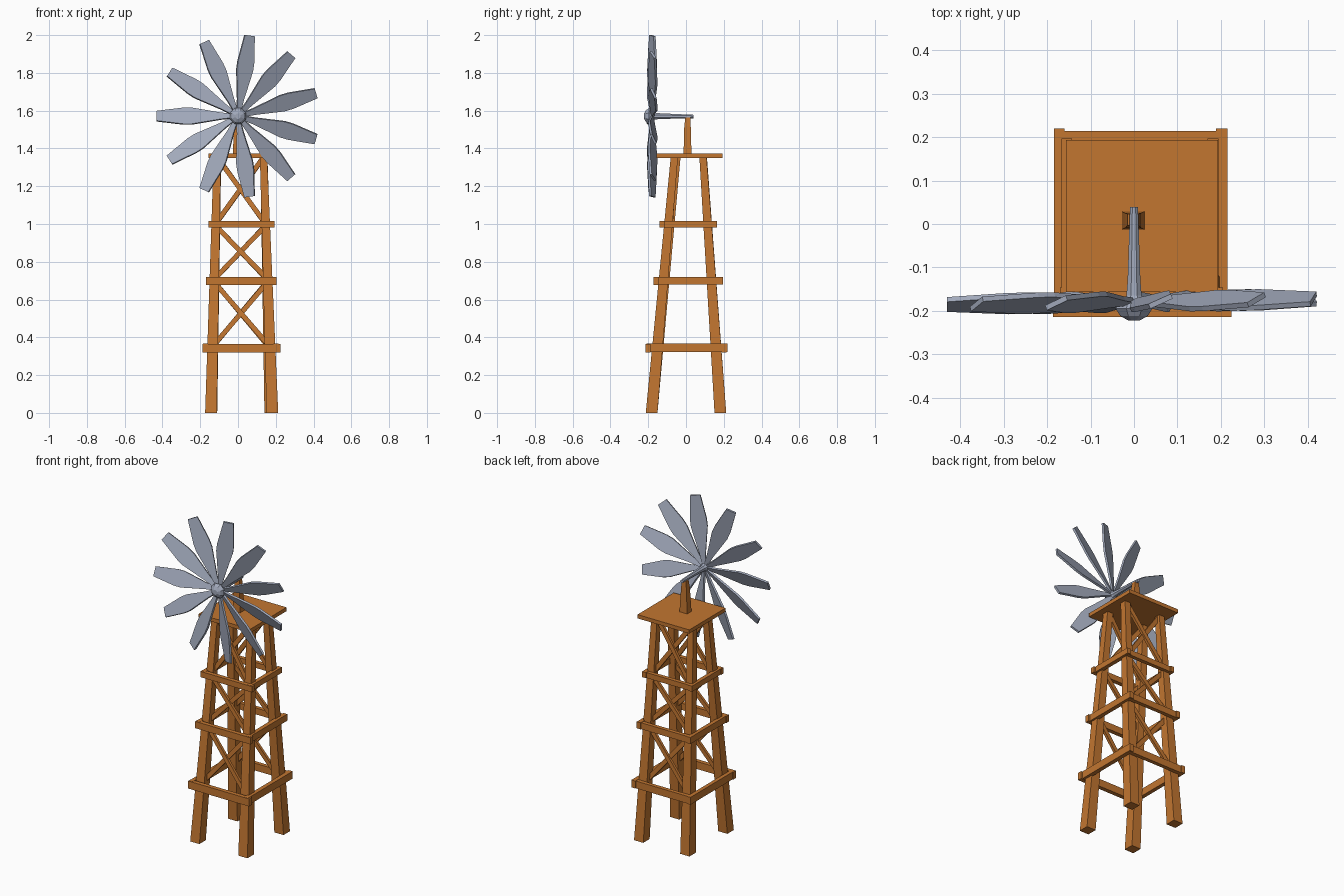
import bpy, bmesh, math
from mathutils import Vector

if "Cube" in bpy.data.objects:
    bpy.data.objects.remove(bpy.data.objects["Cube"])


def material(name, rgb):
    m = bpy.data.materials.new(name)
    m.diffuse_color = (*rgb, 1)
    m.use_nodes = True
    m.node_tree.nodes["Principled BSDF"].inputs["Base Color"].default_value = m.diffuse_color
    return m


WOOD = material("orange wood", (0.54, 0.18, 0.03))
STEEL = material("blue grey steel", (0.36, 0.40, 0.50))


def finish(name, bm, mat):
    bmesh.ops.recalc_face_normals(bm, faces=bm.faces)
    me = bpy.data.meshes.new(name)
    bm.to_mesh(me)
    bm.free()
    me.materials.append(mat)
    ob = bpy.data.objects.new(name, me)
    bpy.context.collection.objects.link(ob)
    return ob


def loft(name, rings, mat):
    """Skin a list of equal-length point rings and cap both ends."""
    bm = bmesh.new()
    loops = [[bm.verts.new(p) for p in ring] for ring in rings]
    n = len(loops[0])
    for a, b in zip(loops, loops[1:]):
        for i in range(n):
            j = (i + 1) % n
            bm.faces.new((a[i], a[j], b[j], b[i]))
    bm.faces.new(loops[0])
    bm.faces.new(loops[-1])
    return finish(name, bm, mat)


def square(c, hx, hy):
    x, y, z = c
    return [(x + sx * hx, y + sy * hy, z) for sx, sy in ((-1, -1), (1, -1), (1, 1), (-1, 1))]


def box(name, x0, x1, y0, y1, z0, z1, mat=WOOD):
    c = ((x0 + x1) / 2, (y0 + y1) / 2)
    h = ((x1 - x0) / 2, (y1 - y0) / 2)
    return loft(name, [square((*c, z), *h) for z in (z0, z1)], mat)


def beam(name, a, b, width, depth):
    """Straight plank in a plane that faces y."""
    a, b = Vector(a), Vector(b)
    d = (b - a).normalized()
    s = d.cross(Vector((0, 1, 0))).normalized() * width / 2
    t = d.cross(s).normalized() * depth / 2
    return loft(name, [[p - s - t, p + s - t, p + s + t, p - s + t] for p in (a, b)], WOOD)


# Four tapered, inward-leaning legs
TOP = 1.352
LEGS = {
    "front_left": ((-0.143, -0.182), (-0.110, -0.048)),
    "front_right": ((0.182, -0.182), (0.135, -0.062)),
    "back_left": ((-0.141, 0.182), (-0.108, 0.092)),
    "back_right": ((0.171, 0.182), (0.137, 0.090)),
}
for key, (b, t) in LEGS.items():
    loft(key + "_leg", [square((*b, 0), 0.031, 0.031), square((*t, TOP), 0.019, 0.019)], WOOD)


def leg_at(key, z):
    b, t = LEGS[key]
    f = z / TOP
    return b[0] + (t[0] - b[0]) * f, b[1] + (t[1] - b[1]) * f


# Three tiers of boards around the outside of the legs
tiers = [
    (0.343, -0.187, 0.225, -0.214, 0.220, 0.046),
    (0.698, -0.170, 0.205, -0.172, 0.197, 0.041),
    (0.998, -0.157, 0.193, -0.140, 0.163, 0.035),
]
for i, (z, x0, x1, y0, y1, h) in enumerate(tiers, 1):
    lo, hi = z - h / 2, z + h / 2
    box(f"front_rail_{i}", x0, x1, y0, y0 + 0.026, lo, hi)
    box(f"back_rail_{i}", x0 + 0.006, x1 - 0.014, y1 - 0.030, y1 - 0.006, lo + 0.001, hi - 0.001)
    box(f"left_rail_{i}", x0 + 0.003, x0 + 0.027, y0 + 0.004, y1, lo + 0.002, hi + 0.001)
    box(f"right_rail_{i}", x1 - 0.036, x1 - 0.010, y0 + 0.004, y1, lo + 0.002, hi + 0.001)

# Cross braces between the tiers, front and back
for side in ("front", "back"):
    for i, (z0, z1) in enumerate(((0.36, 0.685), (0.715, 0.985), (1.01, 1.345)), 1):
        for a, b, off in (("left", "right", 0.005), ("right", "left", -0.005)):
            xa, ya = leg_at(f"{side}_{a}", z0)
            xb, yb = leg_at(f"{side}_{b}", z1)
            beam(f"{side}_brace_{i}_{a}", (xa * 0.95, ya + off, z0), (xb * 0.95, yb + off, z1), 0.026, 0.016)

# Platform and tapered mast
box("platform", -0.157, 0.193, -0.157, 0.193, 1.35, 1.373)
loft("mast", [square((-0.002, 0.008, 1.37), 0.026, 0.021), square((-0.002, 0.008, 1.52), 0.018, 0.017),
              square((-0.002, 0.010, 1.565), 0.013, 0.013)], WOOD)


# Rotor shaft and domed hub, eight-sided
HUB_Z = 1.571


def ring(y, r, z=HUB_Z, n=8):
    return [(r * math.cos(math.tau * (k + 0.5) / n), y, z + r * math.sin(math.tau * (k + 0.5) / n))
            for k in range(n)]


loft("shaft", [ring(-0.18, 0.028), ring(-0.165, 0.019), ring(-0.13, 0.016), ring(0.039, 0.010, 1.569)], STEEL)
loft("hub", [ring(-0.222, 0.015), ring(-0.212, 0.034), ring(-0.195, 0.046), ring(-0.180, 0.036),
             ring(-0.172, 0.02)], STEEL)

# Eleven pitched blades
PITCH = math.radians(24)
OUTLINE = [(0.025, 0.020), (0.09, 0.034), (0.245, 0.086), (0.29, 0.086), (0.431, 0.052)]
for k in range(11):
    a = math.pi + math.tau * k / 11
    radial = Vector((math.cos(a), 0.015 * math.cos(a), math.sin(a)))
    tang = Vector((math.sin(a), 0, -math.cos(a)))
    back = Vector((0, 1, 0))
    across = tang * math.cos(PITCH) + back * math.sin(PITCH)
    thick = (back * math.cos(PITCH) - tang * math.sin(PITCH)) * 0.006
    rings = []
    for r, w in OUTLINE:
        c = Vector((0, -0.179, HUB_Z)) + radial * r
        s = across * w / 2 / math.cos(PITCH)
        rings.append([c - s - thick, c + s - thick, c + s + thick, c - s + thick])
    loft(f"blade_{k + 1}", rings, STEEL)
